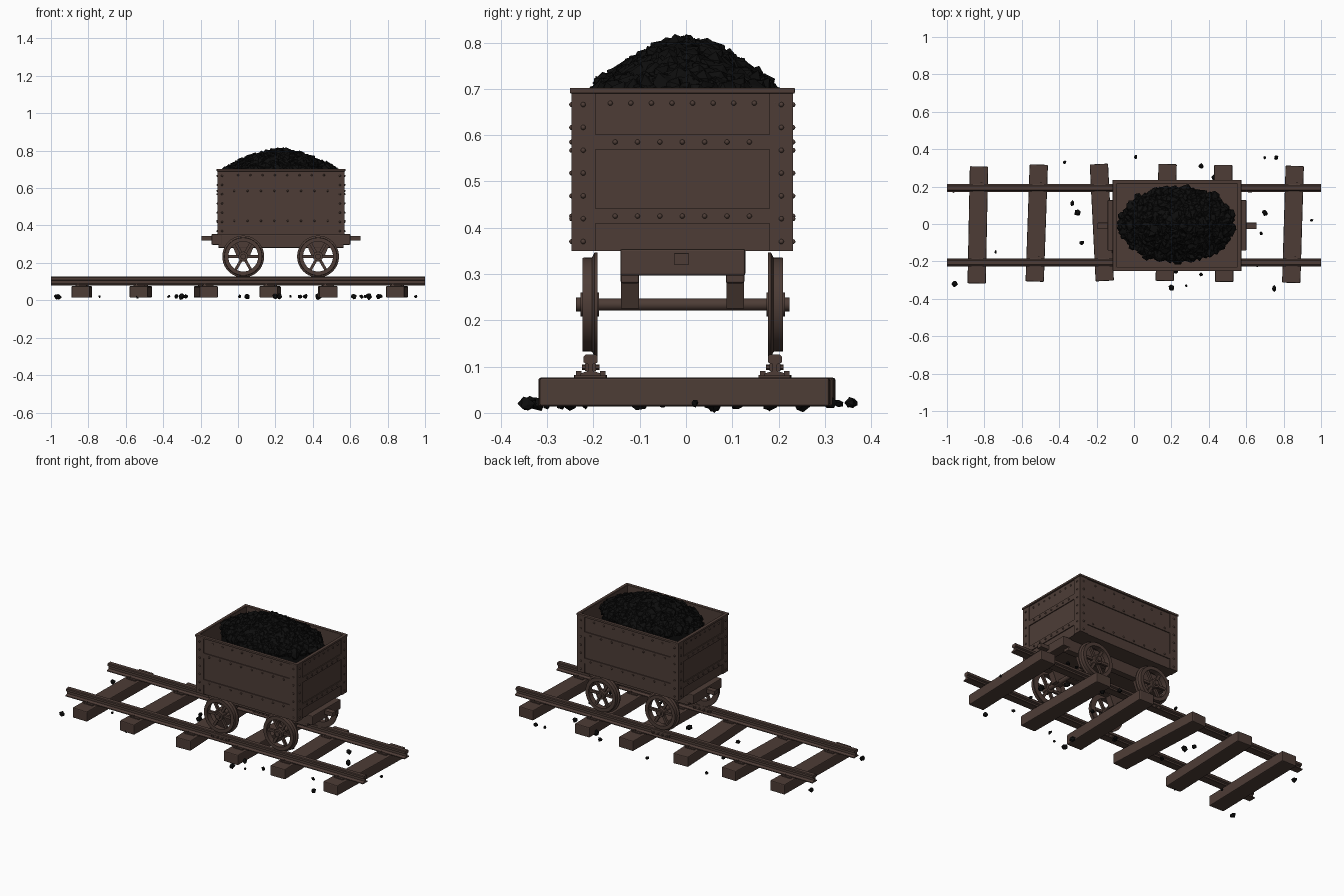
import bpy, bmesh, math, random
from mathutils import Matrix, Vector

random.seed(7)
cube = bpy.data.objects.get("Cube")
if cube:
    bpy.data.objects.remove(cube, do_unlink=True)


def material(name, rgb):
    m = bpy.data.materials.new(name)
    m.use_nodes = True
    m.diffuse_color = (*rgb, 1)
    m.node_tree.nodes["Principled BSDF"].inputs["Base Color"].default_value = (*rgb, 1)
    return m


BROWN = material("rusty brown", (0.075, 0.046, 0.037))
COAL = material("coal black", (0.004, 0.004, 0.004))


def finish(name, bm, mat=BROWN, smooth=False, bevel=0):
    bmesh.ops.recalc_face_normals(bm, faces=bm.faces)
    me = bpy.data.meshes.new(name)
    bm.to_mesh(me)
    bm.free()
    me.materials.append(mat)
    ob = bpy.data.objects.new(name, me)
    bpy.context.collection.objects.link(ob)
    if bevel:
        mod = ob.modifiers.new("bevel", 'BEVEL')
        mod.width, mod.segments = bevel, 2
    if smooth:
        bpy.ops.object.select_all(action='DESELECT')
        ob.select_set(True)
        bpy.context.view_layer.objects.active = ob
        bpy.ops.object.shade_smooth_by_angle(angle=math.radians(35))
    return ob


def box(bm, x0, x1, y0, y1, z0, z1, turn=0):
    mid = Vector(((x0 + x1) / 2, (y0 + y1) / 2, (z0 + z1) / 2))
    m = (Matrix.Translation(mid) @ Matrix.Rotation(turn, 4, 'Z')
         @ Matrix.Diagonal((x1 - x0, y1 - y0, z1 - z0, 1)))
    bmesh.ops.create_cube(bm, size=1, matrix=m)


def rod(bm, x, y0, y1, z, r, sides=24):
    m = Matrix.Translation((x, (y0 + y1) / 2, z)) @ Matrix.Rotation(math.pi / 2, 4, 'X')
    bmesh.ops.create_cone(bm, cap_ends=True, segments=sides, radius1=r, radius2=r,
                          depth=abs(y1 - y0), matrix=m)


def extrude(bm, pts, offset):
    face = bm.faces.new([bm.verts.new(p) for p in pts])
    new = bmesh.ops.extrude_face_region(bm, geom=[face])["geom"]
    bmesh.ops.translate(bm, vec=offset, verts=[v for v in new if isinstance(v, bmesh.types.BMVert)])


def lathe(bm, profile, x, y, z, side, steps=40):
    # closed (radius, outward offset) profile spun around the axle direction
    rings = [[bm.verts.new((x + r * math.cos(a), y + side * d, z + r * math.sin(a)))
              for r, d in profile]
             for a in (2 * math.pi * i / steps for i in range(steps))]
    n = len(profile)
    for i in range(steps):
        a, b = rings[i], rings[(i + 1) % steps]
        for j in range(n):
            bm.faces.new((a[j], a[(j + 1) % n], b[(j + 1) % n], b[j]))


# tub measurements
CX, CY = 0.23, -0.008
HX, HY = 0.335, 0.234
Z0, Z1 = 0.35, 0.70
T = 0.012
AXLES = (0.028, 0.428)
AXLE_Z = 0.234
RAILS = (-0.206, 0.192)

# tub: open box made of floor and four walls
bm = bmesh.new()
box(bm, CX - HX, CX + HX, CY - HY, CY + HY, Z0, Z0 + T)
for s in (-1, 1):
    xs = sorted((CX + s * HX, CX + s * (HX - T)))
    ys = sorted((CY + s * HY, CY + s * (HY - T)))
    box(bm, *xs, CY - HY, CY + HY, Z0, Z1)
    box(bm, CX - HX, CX + HX, *ys, Z0, Z1)
finish("tub", bm)

# rolled rim around the top edge
bm = bmesh.new()
for s in (-1, 1):
    ex, ey = CX + s * HX, CY + s * HY
    box(bm, ex - 0.009, ex + 0.009, CY - HY - 0.009, CY + HY + 0.009, Z1 - 0.01, Z1 + 0.002)
    box(bm, CX - HX - 0.009, CX + HX + 0.009, ey - 0.009, ey + 0.009, Z1 - 0.01, Z1 + 0.002)
finish("tub_rim", bm, bevel=0.002)

# corner straps, horizontal bands and rivets
straps, rivets = bmesh.new(), bmesh.new()
P = 0.005
STRAP = 0.046


def rivet(x, y, z):
    bmesh.ops.create_icosphere(rivets, subdivisions=2, radius=0.0055,
                               matrix=Matrix.Translation((x, y, z)))


def spread(half, n):
    return [half * (2 * i / (n - 1) - 1) for i in range(n)]


for s in (-1, 1):
    ex, ey = CX + s * HX, CY + s * HY
    xs, ys = sorted((ex, ex + s * P)), sorted((ey, ey + s * P))
    for t in (-1, 1):
        cy = sorted((CY + t * (HY + P), CY + t * (HY - STRAP)))
        cx = sorted((CX + t * (HX + P), CX + t * (HX - STRAP)))
        box(straps, *xs, *cy, Z0, Z1 - 0.01)
        box(straps, *cx, *ys, Z0, Z1 - 0.01)
        for i in range(7):
            z = 0.37 + 0.0493 * i
            rivet(ex + s * P, CY + t * (HY - 0.02), z)
            rivet(CX + t * (HX - 0.02), ey + s * P, z)
    for z in (0.425, 0.585):
        box(straps, *xs, CY - HY + STRAP, CY + HY - STRAP, z - 0.016, z + 0.016)
        box(straps, *ys and (CX - HX + STRAP, CX + HX - STRAP), *ys, z - 0.016, z + 0.016)
    for z, n_end, n_side in ((0.425, 7, 8), (0.585, 7, 8), (0.669, 10, 10)):
        off = 0 if z > 0.6 else P
        for d in spread(0.145 if off else 0.2, n_end):
            rivet(ex + s * off, CY + d, z)
        for d in spread(0.25 if off else 0.295, n_side):
            rivet(CX + d, ey + s * off, z)
finish("tub_straps", straps)
finish("tub_rivets", rivets, smooth=True)

# underframe: sole bars, end beams and couplings
bm = bmesh.new()
for y in (-0.121, 0.106):
    box(bm, CX - HX, CX + HX, y - 0.02, y + 0.02, 0.28, Z0)
for s in (-1, 1):
    ex = CX + s * HX
    box(bm, *sorted((ex - s * 0.02, ex + s * 0.036)), -0.142, 0.128, 0.297, 0.354)
finish("underframe", bm, bevel=0.004)

bm = bmesh.new()
for s in (-1, 1):
    ex = CX + s * HX
    box(bm, *sorted((ex, ex + s * 0.09)), -0.026, 0.007, 0.32, 0.345)
finish("couplings", bm, bevel=0.002)

# tapered bearing blocks holding the axles
bm = bmesh.new()
for x in AXLES:
    for y in (-0.121, 0.106):
        outline = [(-0.055, 0.285), (-0.03, 0.225), (0.03, 0.225), (0.055, 0.285)]
        extrude(bm, [(x + dx, y - 0.019, z) for dx, z in outline], (0, 0.038, 0))
finish("bearing_blocks", bm)

# axles and flanged spoked wheels
bm = bmesh.new()
for x in AXLES:
    rod(bm, x, -0.215, 0.2, AXLE_Z, 0.013)
finish("axles", bm, smooth=True)

wheel, hubs = bmesh.new(), bmesh.new()
RIM = [(0.08, -0.015), (0.112, -0.015), (0.112, -0.008), (0.102, -0.003),
       (0.101, 0.018), (0.08, 0.018)]
for x in AXLES:
    for y, s in zip(RAILS, (-1, 1)):
        lathe(wheel, RIM, x, y, AXLE_Z, s)
        rod(hubs, x, y - s * 0.018, y + s * 0.022, AXLE_Z, 0.026)
        rod(hubs, x, y + s * 0.022, y + s * 0.032, AXLE_Z, 0.015, 12)
        for k in range(6):
            turn = Matrix.Rotation(k * math.pi / 3, 4, 'Y')
            m = (Matrix.Translation((x, y, AXLE_Z)) @ turn
                 @ Matrix.Translation((0.052, 0, 0)) @ Matrix.Diagonal((0.07, 0.014, 0.015, 1)))
            bmesh.ops.create_cube(wheel, size=1, matrix=m)
finish("wheels", wheel, smooth=True)
finish("wheel_hubs", hubs, smooth=True)

# rails from a half profile mirrored across the web
HALF = [(0.022, 0.08), (0.022, 0.085), (0.005, 0.091), (0.005, 0.105),
        (0.015, 0.109), (0.015, 0.122), (0.011, 0.126)]
bm, joints = bmesh.new(), bmesh.new()
for y in RAILS:
    section = HALF + [(-a, z) for a, z in reversed(HALF)]
    extrude(bm, [(-1, y + a, z) for a, z in section], (2, 0, 0))
    # joint plates with bolts
    box(joints, -0.03, 0.09, y - 0.012, y + 0.012, 0.091, 0.107)
    for x in (-0.015, 0.015, 0.045, 0.075):
        rod(joints, x, y - 0.019, y + 0.019, 0.099, 0.006, 6)
finish("rails", bm)
finish("rail_joints", joints)

# sleepers laid slightly askew, with plates and spikes under the rails
SLEEPERS = [(-0.835, -0.005, -0.02), (-0.52, 0.005, -0.035), (-0.172, 0.008, 0.05),
            (0.172, 0.008, -0.025), (0.48, 0.003, 0.01), (0.85, -0.002, -0.03)]
bm, plates = bmesh.new(), bmesh.new()
for x, y, turn in SLEEPERS:
    box(bm, x - 0.049, x + 0.049, y - 0.313, y + 0.313, 0.014, 0.076, turn)
    for ry in RAILS:
        px = x - math.sin(turn) * ry
        box(plates, px - 0.03, px + 0.03, ry - 0.034, ry + 0.034, 0.074, 0.082, turn)
        for s in (-1, 1):
            box(plates, px + s * 0.016 - 0.006, px + s * 0.016 + 0.006,
                ry + s * 0.026 - 0.006, ry + s * 0.026 + 0.006, 0.08, 0.09)
finish("sleepers", bm, bevel=0.005)
finish("rail_plates", plates)


def lump(bm, pos, r):
    # irregular faceted lump of coal
    scale = Matrix.Diagonal([random.uniform(0.75, 1.2) for _ in range(3)] + [1])
    m = (Matrix.Translation(pos) @ Matrix.Rotation(random.uniform(0, 6), 4, 'Z')
         @ Matrix.Rotation(random.uniform(0, 6), 4, 'X') @ scale)
    made = bmesh.ops.create_icosphere(bm, subdivisions=1, radius=r, matrix=m)
    for v in made["verts"]:
        v.co += Vector([random.uniform(-0.2, 0.2) * r for _ in range(3)])


# coal heap: a solid core covered with lumps
bm = bmesh.new()
PX, PY, RX, RY = 0.227, -0.003, 0.305, 0.197
core = bmesh.ops.create_cone(bm, cap_ends=True, segments=32, radius1=1, radius2=0.25, depth=1,
                             matrix=Matrix.Translation((PX, PY, 0.74))
                             @ Matrix.Diagonal((RX, RY, 0.09, 1)))
bmesh.ops.create_cone(bm, cap_ends=True, segments=32, radius1=1, radius2=1, depth=1,
                      matrix=Matrix.Translation((PX, PY, 0.53))
                      @ Matrix.Diagonal((RX, RY, 0.335, 1)))
for i in range(420):
    q = math.sqrt((i + 0.5) / 420)
    a = i * 2.39996
    h = 0.685 + 0.108 * (1 - q ** 1.4)
    r = random.uniform(0.02, 0.033)
    lump(bm, (PX + q * (RX - 0.005) * math.cos(a), PY + q * (RY - 0.005) * math.sin(a), h), r)
finish("coal_heap", bm, COAL)

# spilled coal on the ground
SPILLS = [(-0.96, -0.32), (-0.74, -0.15), (-0.54, -0.3), (-0.33, 0.11), (-0.3, 0.06),
          (-0.37, 0.33), (0.01, 0.36), (0.36, 0.31), (0.43, 0.25), (0.7, 0.355),
          (0.76, 0.355), (0.62, 0.18), (0.7, 0.06), (0.68, -0.05), (0.66, -0.22),
          (0.75, -0.345), (0.2, -0.34), (0.28, -0.33), (0.36, -0.27), (0.22, -0.25),
          (-0.97, 0.18), (0.95, 0.02), (-0.28, -0.1), (0.33, 0.05), (0.05, -0.1)]
bm = bmesh.new()
for i, (x, y) in enumerate(SPILLS):
    r = (0.018, 0.009, 0.012, 0.015)[i % 4]
    lump(bm, (x, y, 0.024), r)
low = min(v.co.z for v in bm.verts)
bmesh.ops.translate(bm, vec=(0, 0, -low), verts=bm.verts)
finish("spilled_coal", bm, COAL)
